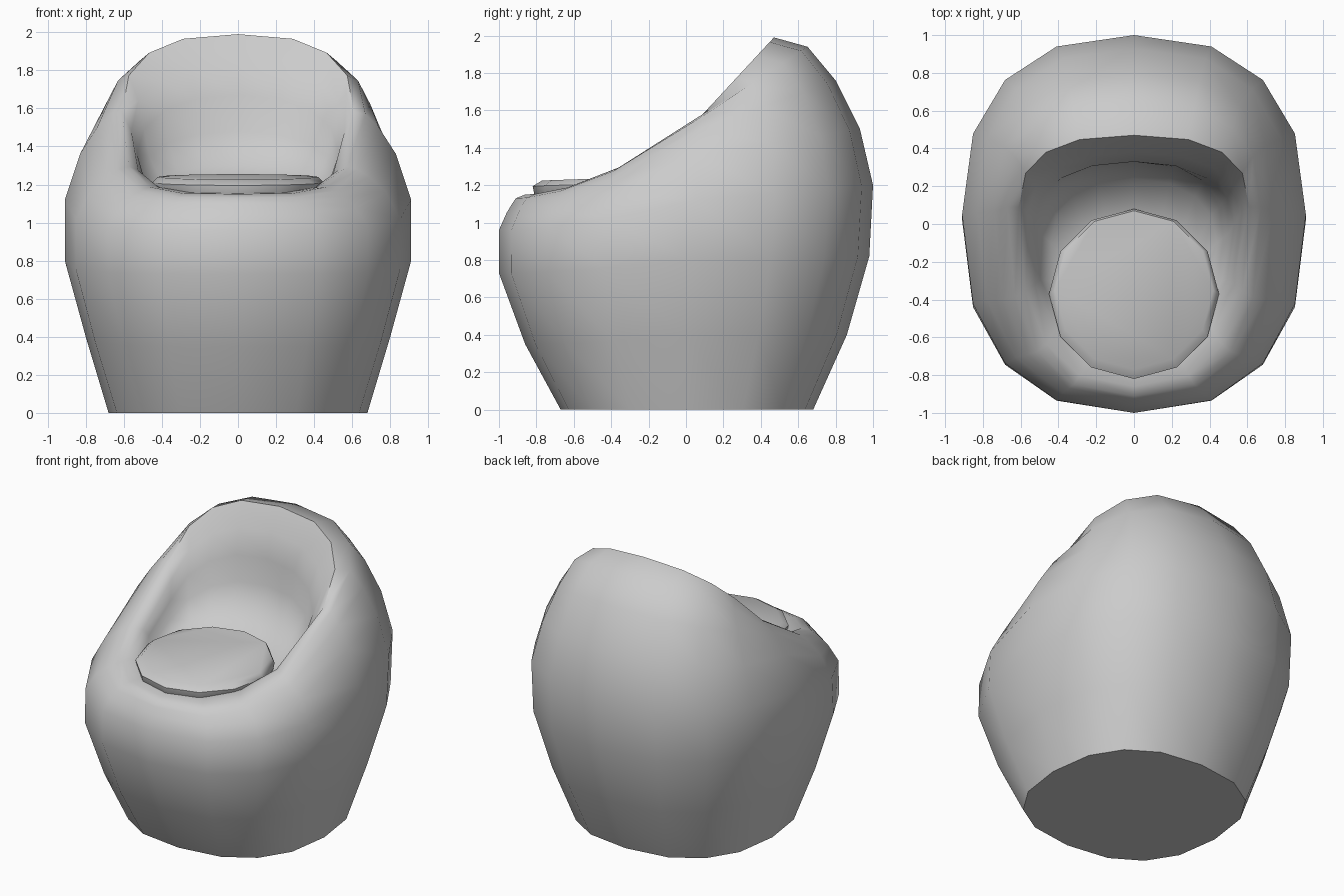
import bpy, bmesh, math

if "Cube" in bpy.data.objects:
    bpy.data.objects.remove(bpy.data.objects["Cube"])


def spow(v, p):
    return math.copysign(abs(v) ** p, v)


def loft(name, rings, angle=60):
    """Skin closed rings of equal count, closing both ends."""
    bm = bmesh.new()
    loops = [[bm.verts.new(co) for co in ring] for ring in rings]
    n = len(loops[0])
    for a, b in zip(loops, loops[1:]):
        for i in range(n):
            j = (i + 1) % n
            bm.faces.new((a[i], a[j], b[j], b[i]))
    bm.faces.new(loops[0])
    bm.faces.new(loops[-1])
    bmesh.ops.recalc_face_normals(bm, faces=bm.faces[:])
    me = bpy.data.meshes.new(name)
    bm.to_mesh(me)
    bm.free()
    ob = bpy.data.objects.new(name, me)
    bpy.context.collection.objects.link(ob)
    bpy.ops.object.select_all(action='DESELECT')
    ob.select_set(True)
    bpy.context.view_layer.objects.active = ob
    bpy.ops.object.shade_smooth_by_angle(angle=math.radians(angle))
    return ob


def shell_ring(yb, zb, x, ym, zm, yf, zf, p, n=16):
    """Rounded ring through a back, a side and a front point;
    height rises evenly to the back and drops quickly to the front."""
    pts = []
    for i in range(n):
        a = 2 * math.pi * i / n
        s = spow(round(math.cos(a), 6), p)
        if s > 0:
            y, z = ym + s * (yb - ym), zm + s * (zb - zm)
        else:
            y = ym + s * (ym - yf)
            z = zm + (zf - zm) * (1 - (1 + s) ** 1.7)
        pts.append((x * spow(round(math.sin(a), 6), p), y, z))
    return pts


# Pod shell: outside from the floor up, over the rim, down into the hollow
profile = [
    (.68, 0, .68, 0, 0, -.67, 0, .83),
    (.86, .40, .80, 0, .40, -.86, .35, .83),
    (.98, .82, .91, .02, .80, -1.0, .73, .83),
    (1.0, 1.20, .91, .05, 1.12, -1.0, .96, .83),
    (.93, 1.50, .83, .06, 1.36, -.96, 1.05, .82),
    (.80, 1.76, .74, .07, 1.50, -.93, 1.10, .79),
    (.65, 1.94, .67, .09, 1.57, -.91, 1.13, .77),
    (.47, 1.99, .61, .09, 1.58, -.86, 1.15, .78),
    (.38, 1.84, .56, .05, 1.48, -.77, 1.155, .84),
    (.33, 1.67, .53, .0, 1.36, -.70, 1.15, .9),
    (.33, 1.48, .50, -.05, 1.25, -.64, 1.13, .9),
    (.24, 1.30, .44, -.10, 1.18, -.60, 1.12, .9),
    (.05, 1.18, .36, -.20, 1.14, -.55, 1.12, .9),
]
loft("pod_shell", [shell_ring(*r) for r in profile])


# Seat cushion: twelve-sided disc tilted slightly up at the back
def disc(r, z, cy=-.37, n=12):
    return [(r * math.sin(t), cy + r * math.cos(t), z + .015 * math.cos(t))
            for t in (2 * math.pi * i / n for i in range(n))]


loft("seat_cushion", [disc(.40, 1.10), disc(.44, 1.16),
                      disc(.45, 1.21), disc(.42, 1.24, -.35)])
